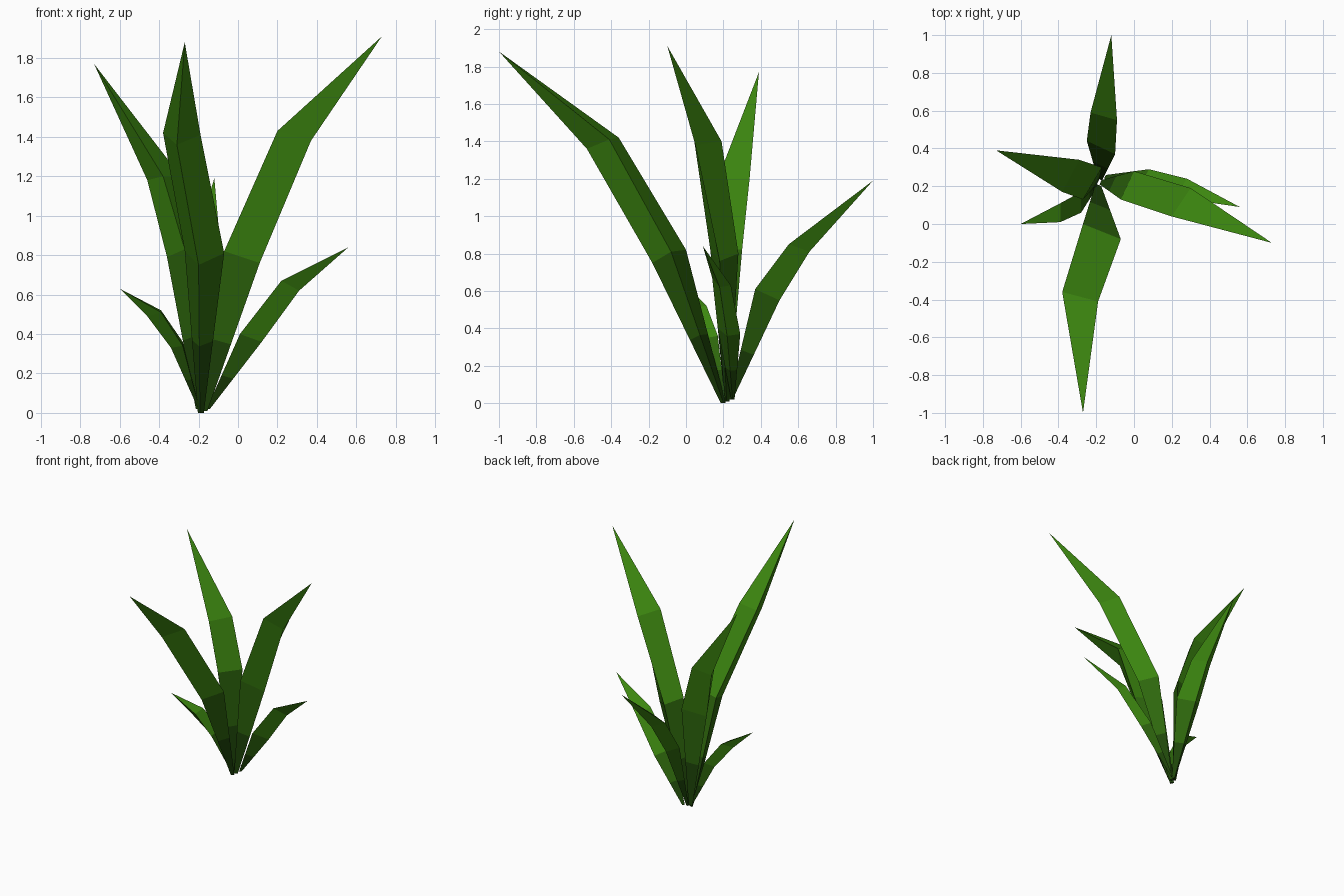
import bpy, bmesh
from mathutils import Vector


def material(name, color):
    m = bpy.data.materials.new(name)
    m.diffuse_color = (*color, 1)
    return m


# Leaves darken towards the root
shades = [material("root_green", (0.014, 0.065, 0.003)),
          material("stem_green", (0.028, 0.14, 0.004)),
          material("leaf_green", (0.045, 0.24, 0.005))]


def leaf(name, base, low, high, tip):
    """Three-sided blade: flat inner face (two edges) and an outer keel."""
    low = [Vector(p) for p in low]
    high = [Vector(p) for p in high]
    centre = sum(low, Vector()) / 3
    root = []
    for p in low:
        q = Vector(base) + (p - centre) * 0.15
        q.z = base[2]
        root.append(q)
    middle = [a.lerp(b, 0.45) for a, b in zip(root, low)]

    bm = bmesh.new()
    rings = [[bm.verts.new(p) for p in ring] for ring in (root, middle, low, high)]
    point = bm.verts.new(tip)
    bm.faces.new(rings[0])
    for level in range(3):
        a, b = rings[level], rings[level + 1]
        for i in range(3):
            j = (i + 1) % 3
            bm.faces.new((a[i], a[j], b[j], b[i])).material_index = level
    for i in range(3):
        bm.faces.new((rings[3][i], rings[3][(i + 1) % 3], point)).material_index = 2
    bmesh.ops.recalc_face_normals(bm, faces=bm.faces)

    mesh = bpy.data.meshes.new(name)
    bm.to_mesh(mesh)
    bm.free()
    for m in shades:
        mesh.materials.append(m)
    bpy.context.collection.objects.link(bpy.data.objects.new(name, mesh))


# Tall leaves; each section is edge, edge, keel
leaf("front_leaf", (-0.19, 0.20, 0.0),
     [(-0.27, 0.00, 0.82), (-0.07, -0.08, 0.81), (-0.20, -0.18, 0.75)],
     [(-0.38, -0.36, 1.42), (-0.19, -0.41, 1.41), (-0.31, -0.53, 1.36)],
     (-0.27, -1.0, 1.88))
leaf("right_leaf", (-0.17, 0.22, 0.01),
     [(-0.07, 0.13, 0.82), (0.00, 0.28, 0.80), (0.11, 0.18, 0.76)],
     [(0.20, 0.04, 1.43), (0.30, 0.19, 1.40), (0.37, 0.05, 1.38)],
     (0.73, -0.10, 1.91))
leaf("left_leaf", (-0.20, 0.22, 0.02),
     [(-0.27, 0.13, 0.83), (-0.17, 0.30, 0.82), (-0.36, 0.25, 0.79)],
     [(-0.38, 0.17, 1.20), (-0.29, 0.34, 1.20), (-0.46, 0.33, 1.18)],
     (-0.73, 0.39, 1.77))

# Medium and small leaves
leaf("back_leaf", (-0.18, 0.24, 0.02),
     [(-0.25, 0.44, 0.58), (-0.10, 0.37, 0.61), (-0.17, 0.50, 0.55)],
     [(-0.23, 0.59, 0.83), (-0.09, 0.55, 0.85), (-0.15, 0.66, 0.81)],
     (-0.12, 1.0, 1.19))
leaf("small_right_leaf", (-0.15, 0.25, 0.02),
     [(0.01, 0.17, 0.40), (0.08, 0.29, 0.37), (0.12, 0.22, 0.36)],
     [(0.22, 0.14, 0.67), (0.28, 0.24, 0.63), (0.31, 0.18, 0.62)],
     (0.56, 0.09, 0.84))
leaf("small_left_leaf", (-0.20, 0.20, 0.03),
     [(-0.28, 0.06, 0.34), (-0.28, 0.17, 0.36), (-0.34, 0.12, 0.33)],
     [(-0.39, 0.01, 0.51), (-0.39, 0.11, 0.52), (-0.46, 0.05, 0.49)],
     (-0.60, 0.0, 0.63))
